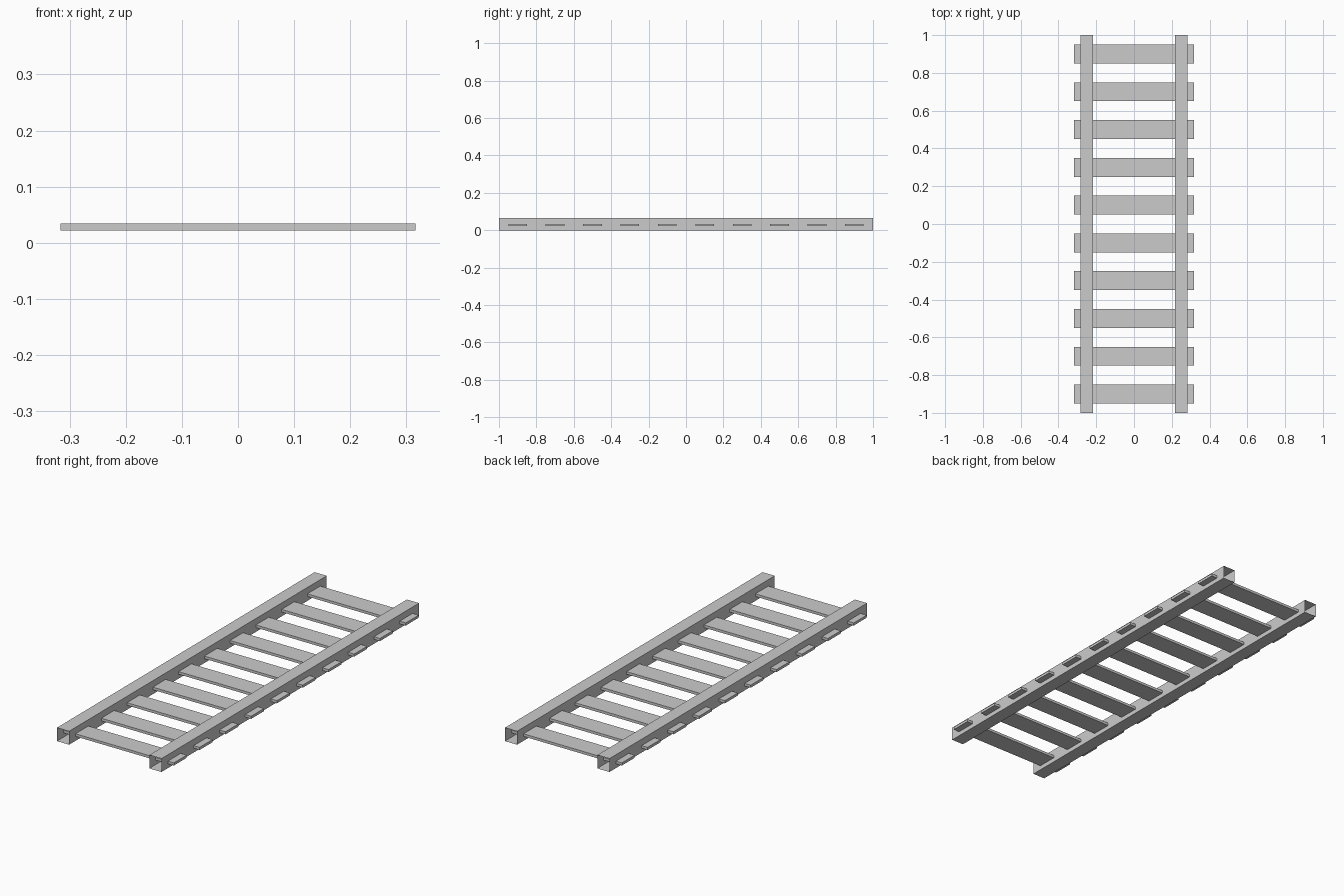
import bpy, bmesh
from mathutils import Matrix

if "Cube" in bpy.data.objects:
    bpy.data.objects.remove(bpy.data.objects["Cube"])

RAIL_W, RAIL_H, RAIL_X = 0.066, 0.066, 0.251


def box(name, size, loc, open_ends=False):
    bm = bmesh.new()
    bmesh.ops.create_cube(bm, size=1, matrix=Matrix.Diagonal((*size, 1)))
    if open_ends:
        bm.normal_update()
        ends = [f for f in bm.faces if abs(f.normal.y) > 0.9]
        bmesh.ops.delete(bm, geom=ends, context='FACES_ONLY')
    mesh = bpy.data.meshes.new(name)
    bm.to_mesh(mesh)
    bm.free()
    obj = bpy.data.objects.new(name, mesh)
    obj.location = loc
    bpy.context.collection.objects.link(obj)
    return obj


# Side rails: thin square tubes, open at both ends
for side, sx in (("left", -1), ("right", 1)):
    box(f"{side}_rail", (RAIL_W, 2, RAIL_H), (sx * RAIL_X, 0, RAIL_H / 2), True)

# Flat rungs passing through both rails
for i in range(10):
    box(f"rung_{i + 1}", (0.633, 0.1, 0.013), (0, -0.9 + 0.2 * i, 0.028))
